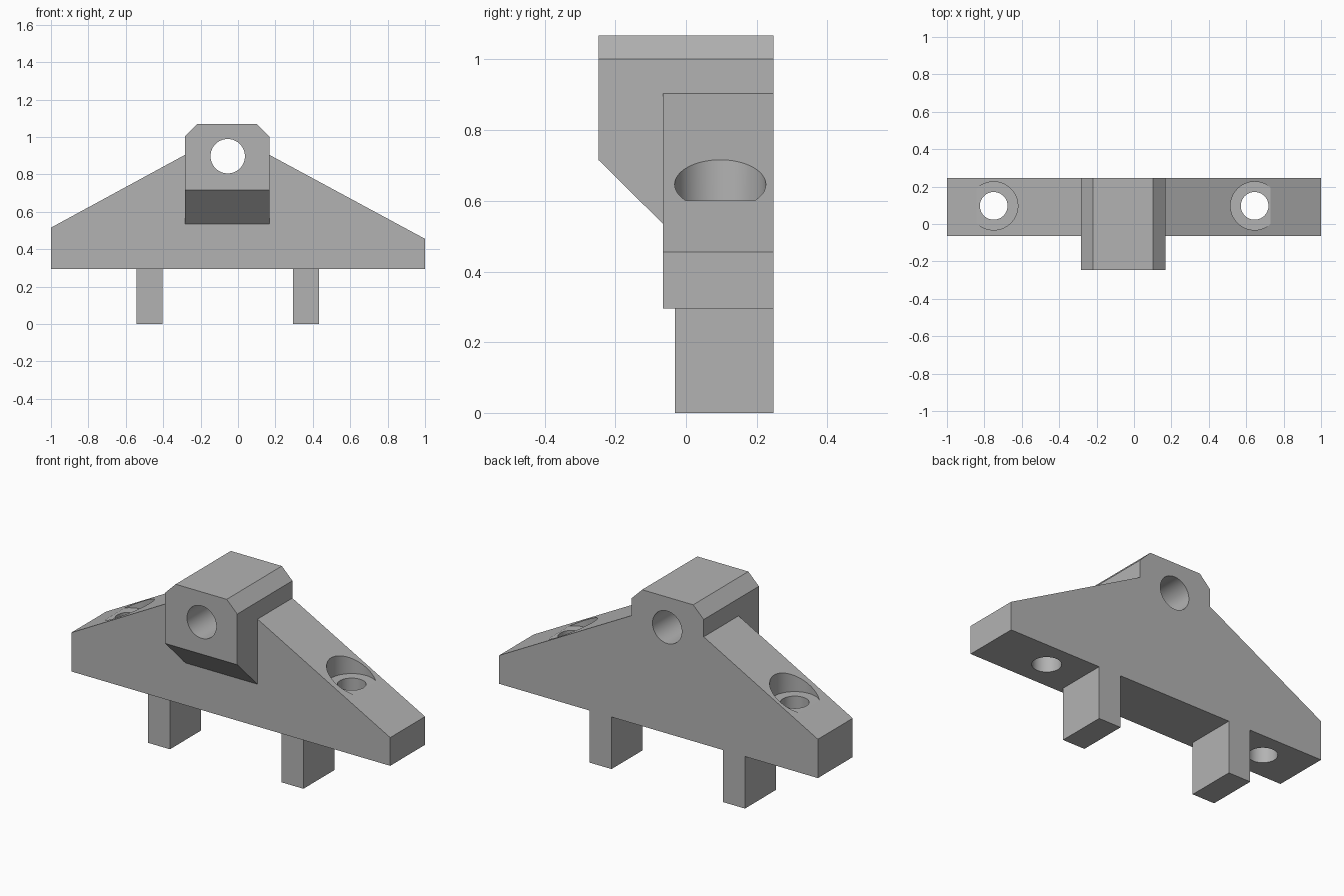
import bpy
import bmesh
import math
from mathutils import Vector

if "Cube" in bpy.data.objects:
    bpy.data.objects.remove(bpy.data.objects["Cube"], do_unlink=True)

grey = bpy.data.materials.new("plain grey")
grey.use_nodes = True
COLOUR = (0.45, 0.45, 0.45, 1)
grey.diffuse_color = COLOUR
grey.node_tree.nodes["Principled BSDF"].inputs["Base Color"].default_value = COLOUR


def prism(name, points, direction):
    """Extrude a closed outline of 3D points along a direction."""
    bm = bmesh.new()
    face = bm.faces.new([bm.verts.new(p) for p in points])
    ext = bmesh.ops.extrude_face_region(bm, geom=[face])
    verts = [g for g in ext["geom"] if isinstance(g, bmesh.types.BMVert)]
    bmesh.ops.translate(bm, vec=Vector(direction), verts=verts)
    bmesh.ops.recalc_face_normals(bm, faces=bm.faces)
    mesh = bpy.data.meshes.new(name)
    bm.to_mesh(mesh)
    bm.free()
    mesh.materials.append(grey)
    obj = bpy.data.objects.new(name, mesh)
    bpy.context.collection.objects.link(obj)
    return obj


def front_prism(name, outline, y0, y1):
    return prism(name, [(x, y0, z) for x, z in outline], (0, y1 - y0, 0))


def disc(radius, n=64):
    return [(radius * math.cos(2 * math.pi * i / n),
             radius * math.sin(2 * math.pi * i / n)) for i in range(n)]


def combine(target, tool, operation):
    """Apply a boolean and discard the tool object."""
    tool.hide_render = True
    mod = target.modifiers.new(operation, "BOOLEAN")
    mod.operation = operation
    mod.solver = "EXACT"
    mod.object = tool
    bpy.context.view_layer.objects.active = target
    bpy.ops.object.modifier_apply(modifier=mod.name)
    bpy.data.objects.remove(tool, do_unlink=True)


FRONT, BACK, BASE = -0.065, 0.247, 0.295
BOSS_L, BOSS_R = -0.284, 0.168

# Sloped wing plate
bracket = front_prism("bracket_body", [
    (-1, BASE), (1, BASE), (1, 0.455), (BOSS_R, 0.904),
    (BOSS_L, 0.904), (-1, 0.515)], FRONT, BACK)

# Boss with tapered underside, its top corners chamfered
boss = prism("boss", [
    (BOSS_L, BACK, 0.535), (BOSS_L, FRONT, 0.535), (BOSS_L, -0.247, 0.715),
    (BOSS_L, -0.247, 1.068), (BOSS_L, BACK, 1.068)], (BOSS_R - BOSS_L, 0, 0))
chamfer = front_prism("chamfer_limit", [
    (BOSS_L - 0.1, 0.4), (BOSS_R + 0.1, 0.4), (BOSS_R + 0.1, 0.902),
    (BOSS_R, 1.002), (BOSS_R - 0.066, 1.068), (BOSS_R - 0.166, 1.168),
    (BOSS_L + 0.166, 1.168), (BOSS_L + 0.066, 1.068), (BOSS_L, 1.002),
    (BOSS_L - 0.1, 0.902)], -0.5, 0.5)
combine(boss, chamfer, "INTERSECT")
combine(bracket, boss, "UNION")

# Bore through the boss, front to back
bore = prism("boss_bore", [(x - 0.055, -0.5, z + 0.897) for x, z in disc(0.092)], (0, 1, 0))
combine(bracket, bore, "DIFFERENCE")

# Counterbored screw holes in the wings
for cx in (-0.75, 0.645):
    for radius, bottom in ((0.129, 0.601), (0.074, 0.1)):
        cutter = prism("screw_cutter", [(cx + x, 0.097 + y, bottom) for x, y in disc(radius)],
                       (0, 0, 1.2 - bottom))
        combine(bracket, cutter, "DIFFERENCE")

# Two square pegs below
for name, x0 in (("right_peg", -0.543), ("left_peg", 0.294)):
    x1 = x0 + 0.138
    front_prism(name, [(x0, 0), (x1, 0), (x1, BASE), (x0, BASE)], -0.031, BACK)

# Smooth bores, sharp edges elsewhere
bpy.ops.object.select_all(action="DESELECT")
bracket.select_set(True)
bpy.context.view_layer.objects.active = bracket
bpy.ops.object.shade_smooth_by_angle(angle=math.radians(25))
